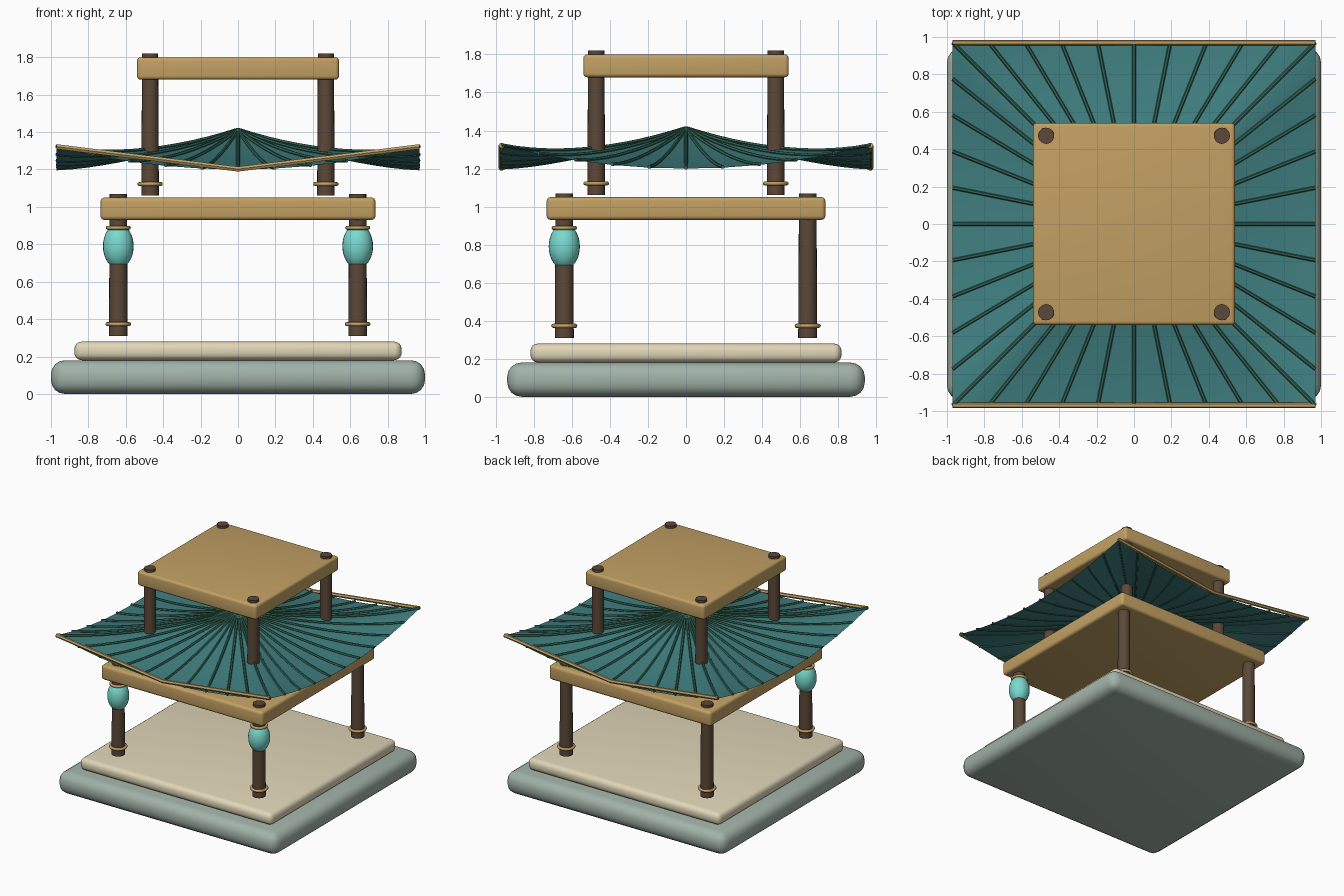
import bpy, bmesh, math
from mathutils import Vector

cube = bpy.data.objects.get("Cube")
if cube:
    bpy.data.objects.remove(cube, do_unlink=True)


def material(name, rgb):
    m = bpy.data.materials.new(name)
    m.use_nodes = True
    m.diffuse_color = (*rgb, 1)
    bsdf = next(n for n in m.node_tree.nodes if n.type == "BSDF_PRINCIPLED")
    bsdf.inputs["Base Color"].default_value = (*rgb, 1)
    return m


STONE = material("grey stone", (0.36, 0.45, 0.39))
CREAM = material("cream stone", (0.75, 0.67, 0.48))
GOLD = material("golden wood", (0.54, 0.35, 0.125))
BROWN = material("dark wood", (0.105, 0.065, 0.04))
TEAL = material("teal roof", (0.05, 0.21, 0.215))
GREEN = material("green ribs", (0.035, 0.14, 0.095))
AQUA = material("turquoise lantern", (0.19, 0.70, 0.62))


def finish(obj, name, mat, angle=40):
    obj.name = obj.data.name = name
    obj.data.materials.append(mat)
    bpy.ops.object.select_all(action="DESELECT")
    bpy.context.view_layer.objects.active = obj
    obj.select_set(True)
    bpy.ops.object.shade_smooth_by_angle(angle=math.radians(angle))
    return obj


def slab(name, half_x, half_y, z0, z1, bevel, mat):
    bpy.ops.mesh.primitive_cube_add(size=2, location=(0, 0, (z0 + z1) / 2))
    obj = bpy.context.object
    obj.scale = (half_x, half_y, (z1 - z0) / 2)
    bpy.ops.object.transform_apply(location=False, rotation=False, scale=True)
    mod = obj.modifiers.new("rounded edges", "BEVEL")
    mod.width, mod.segments = bevel, 4
    bpy.ops.object.modifier_apply(modifier=mod.name)
    return finish(obj, name, mat)


def column(name, x, y, z0, z1, r0, r1):
    bpy.ops.mesh.primitive_cone_add(vertices=20, radius1=r0, radius2=r1, depth=z1 - z0,
                                    location=(x, y, (z0 + z1) / 2))
    finish(bpy.context.object, name, BROWN)


def ring(name, x, y, z, major):
    bpy.ops.mesh.primitive_torus_add(major_radius=major, minor_radius=0.011, major_segments=24,
                                     minor_segments=8, location=(x, y, z))
    finish(bpy.context.object, name, GOLD, 60)


def lantern(name, x, y, z, half_height):
    # Barrel: a sphere whose poles are flattened
    bpy.ops.mesh.primitive_uv_sphere_add(segments=24, ring_count=16, radius=1, location=(x, y, z))
    obj = bpy.context.object
    for v in obj.data.vertices:
        v.co.z = max(-0.84, min(0.84, v.co.z)) / 0.84
        v.co = Vector((v.co.x * 0.082, v.co.y * 0.082, v.co.z * half_height))
    finish(obj, name, AQUA)


def tube(name, paths, radius, mat):
    curve = bpy.data.curves.new(name, "CURVE")
    curve.dimensions = "3D"
    curve.bevel_depth, curve.bevel_resolution = radius, 1
    curve.use_fill_caps = True
    for path in paths:
        spline = curve.splines.new("POLY")
        spline.points.add(len(path) - 1)
        for point, co in zip(spline.points, path):
            point.co = (*co, 1)
    obj = bpy.data.objects.new(name, curve)
    bpy.context.collection.objects.link(obj)
    bpy.ops.object.select_all(action="DESELECT")
    bpy.context.view_layer.objects.active = obj
    obj.select_set(True)
    bpy.ops.object.convert(target="MESH")
    return finish(bpy.context.object, name, mat, 50)


# Stepped base
slab("base_plinth", 1.0, 0.94, 0, 0.18, 0.075, STONE)
slab("base_floor", 0.875, 0.818, 0.18, 0.28, 0.04, CREAM)

# Two storeys of columns with foot rings
CORNERS = [("front_right", -1, -1), ("front_left", 1, -1), ("back_right", -1, 1), ("back_left", 1, 1)]
for label, sx, sy in CORNERS:
    x, y = sx * 0.64, sy * 0.64
    column("lower_column_" + label, x, y, 0.31, 1.07, 0.05, 0.046)
    ring("lower_ring_" + label, x, y, 0.373, 0.058)
    if sy < 0:
        lantern("lantern_" + label, x, y, 0.79, 0.1)
        ring("lantern_ring_" + label, x, y, 0.888, 0.056)
    x, y = sx * 0.47, sy * 0.472
    column("upper_column_" + label, x, y, 1.06, 1.82, 0.047, 0.043)
    ring("upper_ring_" + label, x, y, 1.122, 0.057)

# Beam slabs
slab("lower_beam_slab", 0.735, 0.733, 0.93, 1.05, 0.022, GOLD)
slab("upper_beam_slab", 0.54, 0.54, 1.68, 1.80, 0.02, GOLD)

# Sweeping roof: spokes run from the peak to points along the square eave
HALF, STEPS, RINGS = 0.97, 5, 12


def roof_point(side, t, u, lift=0.0):
    z = 1.2 + 0.21 * (1 - u) ** 1.5 + 0.12 * u * u * t * t + lift
    a = side * math.pi / 2
    x, y = HALF * u, HALF * u * t
    return (x * math.cos(a) - y * math.sin(a), x * math.sin(a) + y * math.cos(a), z)


spokes = [(s, k / STEPS) for s in range(4) for k in range(-STEPS, STEPS)]
bm = bmesh.new()
peak = bm.verts.new(roof_point(0, 0, 0))
grid = [[bm.verts.new(roof_point(s, t, i / RINGS)) for i in range(1, RINGS + 1)] for s, t in spokes]
for a, b in zip(grid, grid[1:] + grid[:1]):
    bm.faces.new((peak, a[0], b[0]))
    for i in range(RINGS - 1):
        bm.faces.new((a[i], a[i + 1], b[i + 1], b[i]))
mesh = bpy.data.meshes.new("roof")
bm.to_mesh(mesh)
bm.free()
roof = bpy.data.objects.new("roof", mesh)
bpy.context.collection.objects.link(roof)
finish(roof, "roof", TEAL, 30)

# Ribs over the roof and straight trim on the front and back eaves
tube("roof_ribs", [[roof_point(s, t, i / RINGS, 0.004) for i in range(RINGS + 1)] for s, t in spokes],
     0.01, GREEN)
for label, y in (("front", -HALF), ("back", HALF)):
    tube("eave_trim_" + label, [[(-HALF, y, 1.322), (0, y, 1.202), (HALF, y, 1.322)]], 0.015, GOLD)
